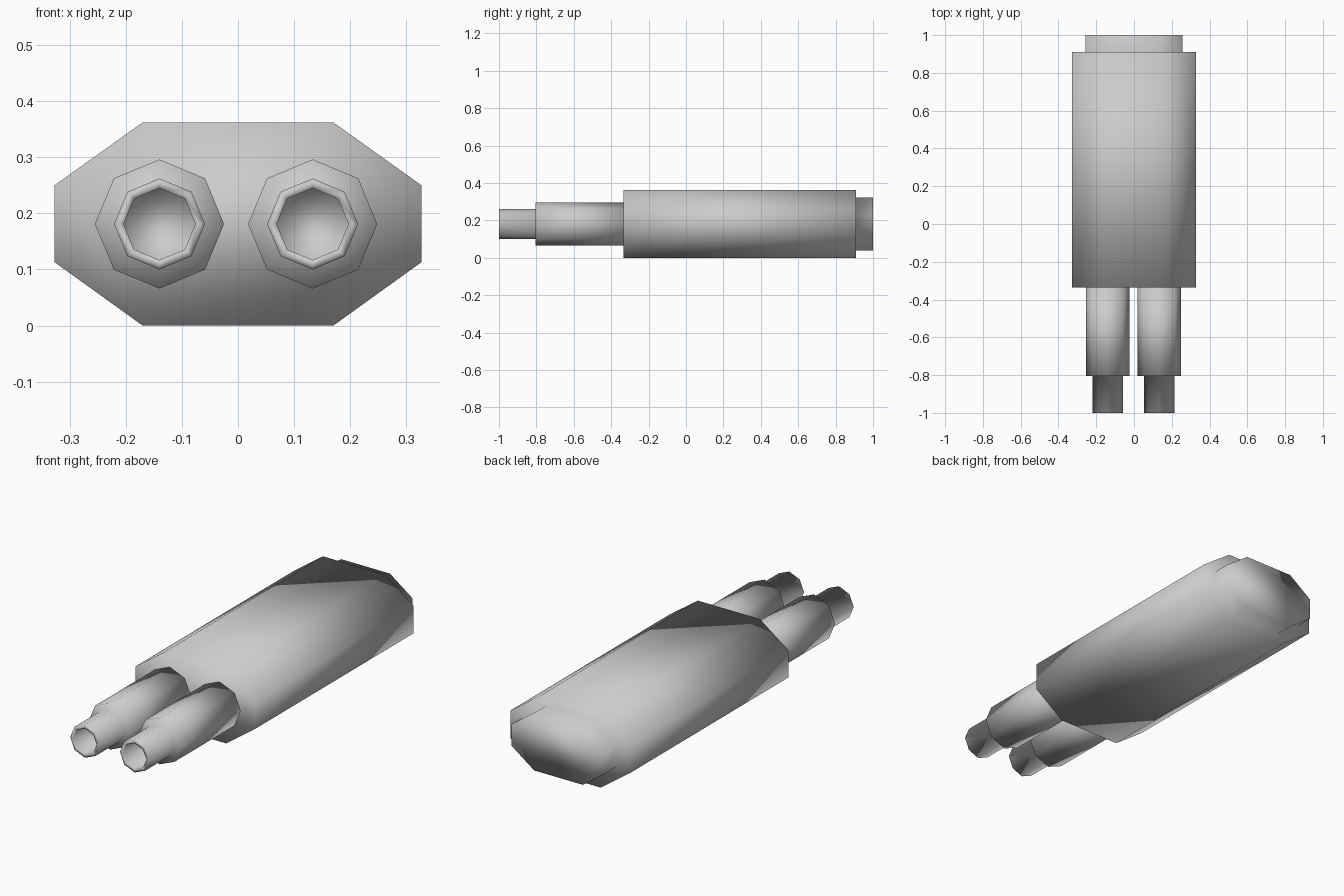
import bpy, bmesh
from math import sin, cos, pi

if "Cube" in bpy.data.objects:
    bpy.data.objects.remove(bpy.data.objects["Cube"])

MID_Z = 0.181


def loft(name, outline, rings, cx):
    """Skin a closed x/z outline through (y, scale) rings and cap both ends."""
    bm = bmesh.new()
    loops = [[bm.verts.new((cx + x * s, y, MID_Z + z * s)) for x, z in outline]
             for y, s in rings]
    n = len(outline)
    for a, b in zip(loops, loops[1:]):
        for i in range(n):
            j = (i + 1) % n
            bm.faces.new((a[i], a[j], b[j], b[i]))
    bm.faces.new(loops[0])
    bm.faces.new(loops[-1])
    bmesh.ops.recalc_face_normals(bm, faces=bm.faces)
    for f in bm.faces:
        f.smooth = True
    mesh = bpy.data.meshes.new(name)
    bm.to_mesh(mesh)
    bm.free()
    obj = bpy.data.objects.new(name, mesh)
    bpy.context.collection.objects.link(obj)
    return obj


# Main housing with a stepped rear cap
body = [(0.17, -0.181), (0.327, -0.068), (0.327, 0.069), (0.17, 0.181),
        (-0.17, 0.181), (-0.327, 0.069), (-0.327, -0.068), (-0.17, -0.181)]
loft("housing", body, [(-0.335, 1), (0.91, 1), (0.91, 0.787), (1.0, 0.787)], 0)

# Twin stepped barrels with hollow muzzles
octagon = [(cos(i * pi / 4), sin(i * pi / 4)) for i in range(8)]
barrel = [(-0.335, 0.115), (-0.805, 0.115), (-0.805, 0.081),
          (-1.0, 0.081), (-1.0, 0.064), (-0.84, 0.064)]
for side, cx in (("left", -0.14), ("right", 0.133)):
    loft(side + "_barrel", octagon, barrel, cx)
